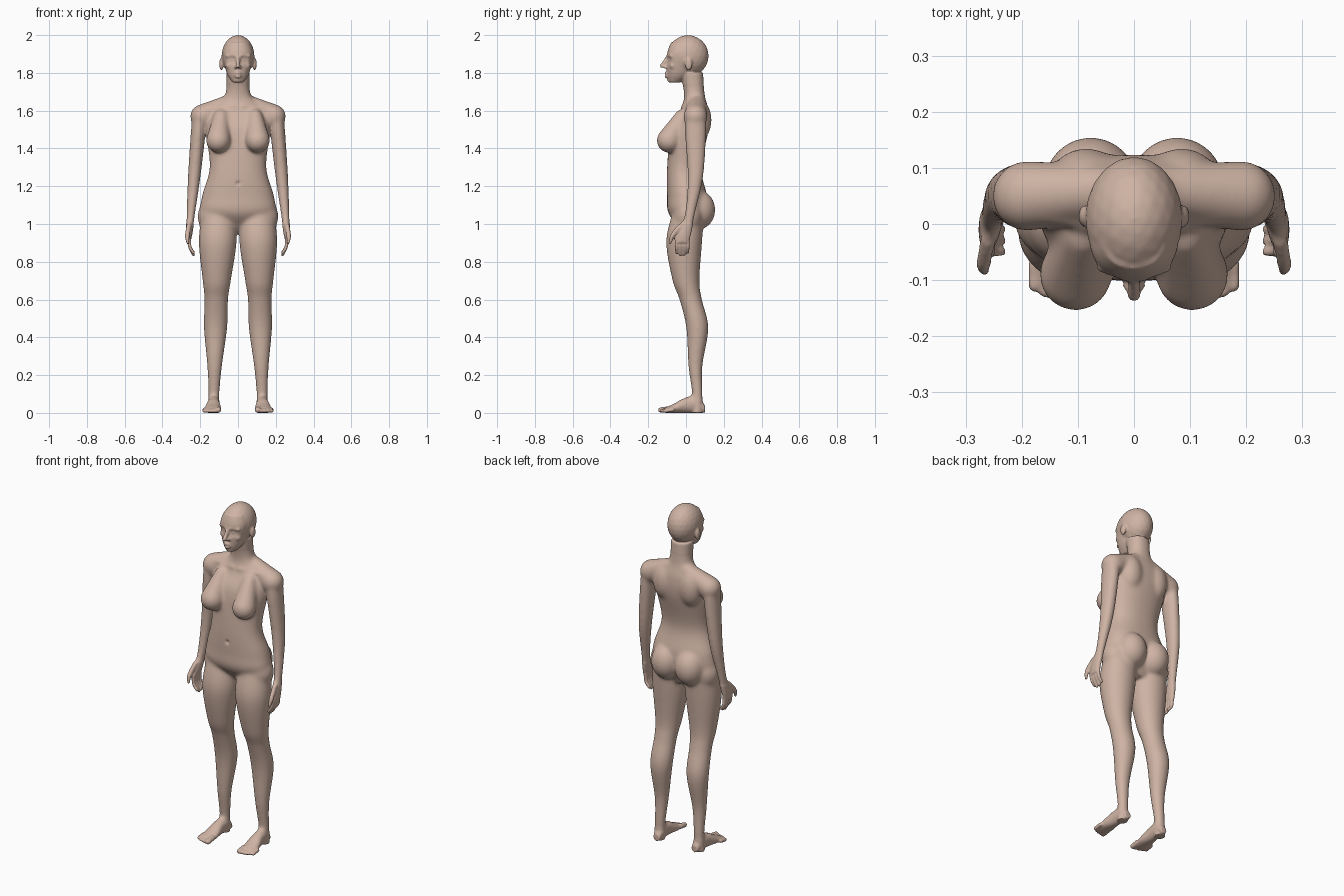
import bpy, bmesh, math
from mathutils import Matrix

cube = bpy.data.objects.get("Cube")
if cube:
    bpy.data.objects.remove(cube)

SIDES = (-1, 1)
RING = 40
bm = bmesh.new()


def spline(rows, steps):
    """Catmull-Rom interpolation of rows of numbers."""
    last = len(rows) - 1
    result = []
    for i in range(last):
        before, start, end, after = (rows[min(max(k, 0), last)] for k in range(i - 1, i + 3))
        for step in range(steps):
            t = step / steps
            row = []
            for a, b, c, d in zip(before, start, end, after):
                cubic = 3 * (b - c) + d - a
                square = 2 * a - 5 * b + 4 * c - d
                row.append(b + t / 2 * (c - a + t * (square + t * cubic)))
            result.append(row)
    return result + [rows[last]]


def signed_power(value, power):
    return math.copysign(abs(value) ** power, value)


def loft(rows, place, squareness=1):
    """Closed skin through oval sections; place maps a row and a unit oval to a position."""
    rings = []
    for row in spline(rows, 8):
        ring = []
        for k in range(RING):
            angle = math.tau * k / RING
            across = signed_power(math.cos(angle), squareness)
            along = signed_power(math.sin(angle), squareness)
            ring.append(bm.verts.new(place(across, along, *row)))
        rings.append(ring)
    for lower, upper in zip(rings, rings[1:]):
        for k in range(RING):
            bm.faces.new((lower[k - 1], lower[k], upper[k], upper[k - 1]))
    bm.faces.new(reversed(rings[0]))
    bm.faces.new(rings[-1])


def ball(side, centre, radii):
    """Ellipsoid placed on one side of the body."""
    x, y, z = centre
    matrix = Matrix.Translation((side * x, y, z)) @ Matrix.Diagonal((*radii, 1))
    bmesh.ops.create_icosphere(bm, subdivisions=3, radius=1, matrix=matrix)


def chain(side, *points):
    """Rounded tube made of overlapping balls along (x, y, z, radius) points."""
    for x, y, z, radius in spline(points, 8):
        ball(side, (x, y, z), (radius, radius, radius))


def place_trunk(across, along, z, half_width, front, back):
    middle = (front + back) / 2
    return across * half_width, middle + along * (back - middle), z


# Trunk and neck: height, half width, front, back
loft([(.95, .05, 0, .06), (1.05, .19, -.09, .1), (1.15, .19, -.1, .11),
      (1.3, .15, -.1, .08), (1.5, .17, -.08, .12), (1.6, .15, -.03, .12),
      (1.68, .07, -.01, .1), (1.8, .06, -.03, .09)], place_trunk, .9)

# Face and skull
loft([(1.75, .03, -.09, -.03), (1.8, .06, -.1, .03), (1.9, .08, -.1, .06),
      (1.96, .06, -.08, .05)], place_trunk, .9)
ball(1, (0, .01, 1.89), (.087, .11, .11))

# Nose, lips and chin
chain(1, (0, -.1, 1.88, .01), (0, -.127, 1.837, .012))
for height in (1.78, 1.8):
    chain(1, (-.02, -.09, 1.79, .006), (0, -.105, height, .009), (.02, -.09, 1.79, .006))
ball(1, (0, -.08, 1.763), (.02, .02, .016))

for side in SIDES:

    def place_leg(across, along, z, y, radius):
        # Legs spread slightly towards the ground
        x = .13 - z / 40 + across * radius
        return side * x, y + along * radius * .95, z

    def place_arm(across, along, z, y, half_width, half_depth):
        # Arms hang slightly outwards
        x = .2 + (1.6 - z) / 11 + across * half_width
        return side * x, y + along * half_depth, z

    def place_foot(across, along, y, half_width, half_height):
        # The sole stays flat on the ground
        return side * (.13 - y / 20 + across * half_width), y, half_height * (1 + along)

    # Leg and foot
    loft([(1.05, .01, .09), (.9, -.01, .1), (.7, 0, .075), (.6, .025, .063),
          (.45, .06, .062), (.25, .05, .04), (.1, .06, .03), (0, .06, .03)], place_leg)
    loft([(.1, .02, .02), (.06, .03, .045), (0, .034, .042), (-.06, .043, .025),
          (-.11, .04, .014)], place_foot)

    # Arm down to the knuckles
    loft([(1.6, .05, .04, .05), (1.5, .05, .04, .058), (1.25, .05, .034, .042),
          (1.05, .02, .023, .028), (.95, -.01, .018, .038), (.9, -.02, .01, .034)], place_arm)

    # Shoulder, collarbone and shoulder blade
    chain(side, (.05, .06, 1.64, .045), (.19, .05, 1.57, .064))
    chain(side, (.02, -.02, 1.625, .01), (.16, .01, 1.615, .01))
    ball(side, (.085, .07, 1.55), (.07, .066, .11))

    # Breast, flowing down from the upper chest
    chain(side, (.09, -.02, 1.57, .04), (.104, -.09, 1.442, .066))

    # Hip and buttock
    ball(side, (.12, .01, 1.04), (.095, .08, .1))
    ball(side, (.077, .066, 1.075), (.086, .09, .105))

    # Fingers and thumb
    for i in range(4):
        y = i / 50 - .05
        tip = .83 + abs(i - 1.4) / 80
        chain(side, (.258, y, .93, .011), (.255, y, .88, .01), (.235, y, tip, .008))
    chain(side, (.258, -.02, 1, .014), (.268, -.07, .94, .013), (.266, -.084, .9, .008))

    # Toes, the big toe innermost
    for i in range(5):
        x = .104 + i / 54
        tip = i * i / 700 - .133
        radius = .011 if i else .015
        chain(side, (x, tip + .04, radius + .006, radius), (x, tip, radius, radius))

    # Brow, cheek, nostril and ear
    chain(side, (.014, -.095, 1.89, .01), (.057, -.077, 1.89, .01))
    ball(side, (.046, -.068, 1.838), (.02, .02, .02))
    ball(side, (.012, -.11, 1.83), (.009, .01, .008))
    ball(side, (.088, .014, 1.847), (.011, .02, .034))

bmesh.ops.recalc_face_normals(bm, faces=bm.faces[:])
parts = bpy.data.meshes.new("body parts")
bm.to_mesh(parts)
bm.free()
body = bpy.data.objects.new("body", parts)
bpy.context.collection.objects.link(body)

# Fuse everything into one skin
fuse = body.modifiers.new("fuse", 'REMESH')
fuse.mode = 'VOXEL'
fuse.voxel_size = .005
graph = bpy.context.evaluated_depsgraph_get()
surface = bpy.data.meshes.new_from_object(body.evaluated_get(graph))
body.modifiers.clear()
body.data = surface


def is_flesh(point):
    """Everything except the face, hands and feet, which keep their fine shapes."""
    is_hand = point.z < 1 and abs(point.x) > .215
    return .07 < point.z < 1.74 and not is_hand


def relax(verts, rounds):
    for _ in range(rounds):
        bmesh.ops.smooth_vert(bm, verts=verts, factor=.5,
                              use_axis_x=True, use_axis_y=True, use_axis_z=True)


def dent(x, z, depth, width):
    """Press a soft hollow into the front of the body."""
    for vert in bm.verts:
        if vert.co.y < 0:
            distance = math.hypot(vert.co.x - x, vert.co.z - z)
            vert.co.y += depth * math.exp(-(distance / width) ** 2)


# Soften the joins between the parts
bm = bmesh.new()
bm.from_mesh(surface)
relax([vert for vert in bm.verts if is_flesh(vert.co)], 30)
relax(bm.verts[:], 3)

# Navel, then eye sockets with rounded lids
dent(0, 1.215, .008, .011)
for side in SIDES:
    dent(side * .032, 1.868, .012, .018)
    dent(side * .032, 1.868, -.006, .01)

for face in bm.faces:
    face.smooth = True
bm.to_mesh(surface)
bm.free()

skin = bpy.data.materials.new("skin")
skin.use_nodes = True
colour = (.62, .45, .37, 1)
skin.diffuse_color = colour
skin.node_tree.nodes["Principled BSDF"].inputs["Base Color"].default_value = colour
surface.materials.clear()
surface.materials.append(skin)
